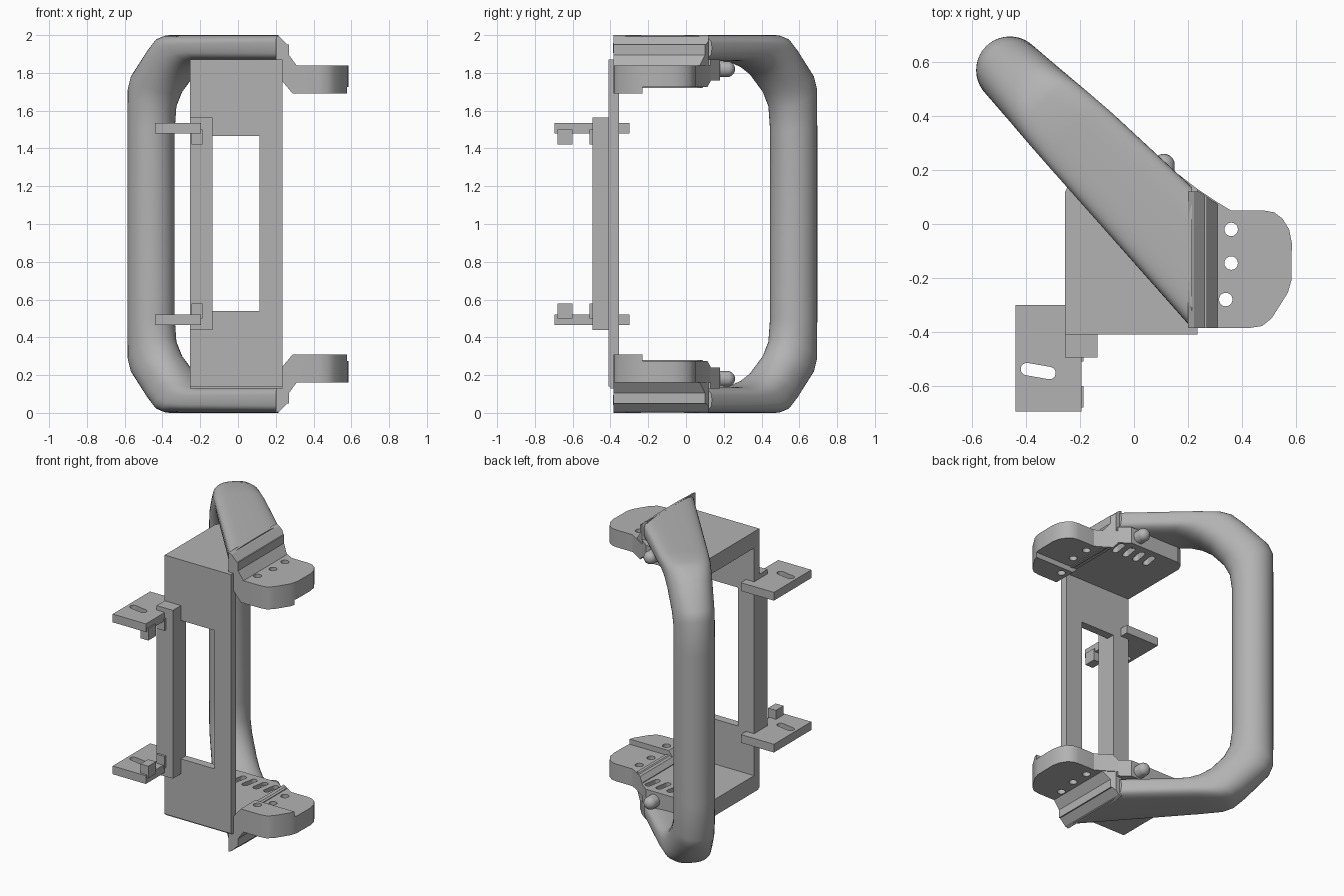
import bpy, bmesh
from math import cos, sin, pi, radians, copysign
from mathutils import Vector

cube = bpy.data.objects.get("Cube")
if cube:
    bpy.data.objects.remove(cube, do_unlink=True)

MID = 1.0  # height of the symmetry plane

grey = bpy.data.materials.new("plain grey")
grey.use_nodes = True
colour = (0.45, 0.45, 0.45, 1)
grey.diffuse_color = colour
grey.node_tree.nodes["Principled BSDF"].inputs["Base Color"].default_value = colour


def finish(name, bm):
    """Make an object whose origin lies on the symmetry plane."""
    bmesh.ops.recalc_face_normals(bm, faces=bm.faces)
    mesh = bpy.data.meshes.new(name)
    bm.to_mesh(mesh)
    bm.free()
    mesh.materials.append(grey)
    ob = bpy.data.objects.new(name, mesh)
    ob.location.z = MID
    bpy.context.collection.objects.link(ob)
    return ob


def prism(name, pts, lo, hi, axis="z"):
    """Extrude a 2D outline along z, or an x-z outline along y."""
    bm = bmesh.new()
    place = (lambda a, b, c: (a, b, c - MID)) if axis == "z" else (lambda a, b, c: (a, c, b - MID))
    face = bm.faces.new([bm.verts.new(place(a, b, lo)) for a, b in pts])
    ext = bmesh.ops.extrude_face_region(bm, geom=[face])
    step = (0, 0, hi - lo) if axis == "z" else (0, hi - lo, 0)
    bmesh.ops.translate(bm, vec=step, verts=[v for v in ext["geom"] if isinstance(v, bmesh.types.BMVert)])
    return finish(name, bm)


def box(name, x0, x1, y0, y1, z0, z1):
    return prism(name, [(x0, y0), (x1, y0), (x1, y1), (x0, y1)], z0, z1)


def stadium(cx, cy, length, radius, angle=0.0, n=10):
    """Outline of a rounded slot; zero length gives a circle."""
    pts = []
    for side in (1, -1):
        for i in range(n + 1 if length else n):
            t = -pi / 2 + pi * i / n + (pi if side < 0 else 0)
            px, py = side * length / 2 + radius * cos(t), radius * sin(t)
            pts.append((cx + px * cos(angle) - py * sin(angle), cy + px * sin(angle) + py * cos(angle)))
    return pts


def apply(ob, kind, **settings):
    mod = ob.modifiers.new(kind.title(), kind)
    for key, value in settings.items():
        setattr(mod, key, value)
    bpy.context.view_layer.objects.active = ob
    bpy.ops.object.modifier_apply(modifier=mod.name)


def cut(ob, *cutters):
    for c in cutters:
        bpy.context.view_layer.update()
        apply(ob, "BOOLEAN", operation="DIFFERENCE", solver="EXACT", object=c)
        bpy.data.objects.remove(c, do_unlink=True)


def mirror(ob):
    apply(ob, "MIRROR", use_axis=(False, False, True), merge_threshold=0.0005)


def smooth(ob, angle=35):
    bpy.ops.object.select_all(action="DESELECT")
    ob.select_set(True)
    bpy.context.view_layer.objects.active = ob
    bpy.ops.object.shade_smooth_by_angle(angle=radians(angle))


# Handle: lofted tube, round at the grip and flattened toward the mounts
grip = Vector((-0.46, 0.57, 0))
along = Vector((0.71, -0.704, 0))
across = Vector((0.704, 0.71, 0))
up = Vector((0, 0, 1))
# outer run, outer height, inner run, inner height, roundness
stations = [
    (-0.125, 1.0, 0.125, 1.0, 1.0),
    (-0.125, 1.5, 0.125, 1.5, 1.0),
    (-0.125, 1.73, 0.14, 1.61, 1.0),
    (-0.10, 1.79, 0.18, 1.69, 0.95),
    (0.04, 1.93, 0.26, 1.78, 0.85),
    (0.11, 1.985, 0.33, 1.825, 0.75),
    (0.17, 2.0, 0.40, 1.85, 0.68),
    (0.32, 2.0, 0.47, 1.862, 0.6),
]
frames = []
for so, zo, si, zi, power in stations:
    outer = grip + along * so + up * (zo - MID)
    inner = grip + along * si + up * (zi - MID)
    half = across * (0.125 + 0.075 * max(0, (so + si) / 2))
    frames.append(((outer + inner) / 2, (outer - inner) / 2, half, power))
frames.append((Vector((0.215, -0.125, 0.932)), up * 0.068, Vector((0, 0.262, 0)), 0.5))

bm = bmesh.new()
SEG = 40
rings = []
for centre, a, b, power in frames:
    ring = []
    for i in range(SEG):
        t = 2 * pi * i / SEG
        ca, sb = [copysign(abs(f) ** power, f) for f in (cos(t), sin(t))]
        ring.append(bm.verts.new(centre + a * ca + b * sb))
    rings.append(ring)
for r0, r1 in zip(rings, rings[1:]):
    for i in range(SEG):
        j = (i + 1) % SEG
        bm.faces.new((r0[i], r0[j], r1[j], r1[i]))
bm.faces.new(rings[-1])
handle = finish("handle", bm)
mirror(handle)
smooth(handle, 40)

# Stepped flange that joins the handle to the side bracket
flange = prism("handle_flange", [(0.2, 2.0), (0.222, 1.99), (0.262, 1.95), (0.27, 1.95), (0.27, 1.895),
                                 (0.31, 1.84), (0.31, 1.72), (0.29, 1.72), (0.235, 1.76), (0.2, 1.87)],
               -0.385, 0.12, "y")
corner = prism("flange_cutter", [(0.19, 0.2), (0.2, 0.15), (0.35, 0.045), (0.35, 0.2)], 1.6, 2.1)
cut(flange, corner)
mirror(flange)

# Side bracket with rounded ear and three holes
ear = [(0.235, -0.385), (0.43, -0.385), (0.475, -0.378), (0.51, -0.35), (0.57, -0.255), (0.583, -0.21),
       (0.585, -0.07), (0.575, -0.02), (0.55, 0.02), (0.52, 0.043), (0.48, 0.05), (0.36, 0.05),
       (0.31, 0.08), (0.235, 0.13)]
bracket = prism("side_bracket", ear, 1.69, 1.84)
relief = box("relief_cutter", 0.2, 0.7, -0.23, 0.3, 1.6, 1.725)
bevel = prism("bevel_cutter", [(0.2, 1.6), (0.29, 1.6), (0.29, 1.69), (0.235, 1.755), (0.2, 1.755)], -0.5, 0.3, "y")
holes = [prism("hole_cutter", stadium(x, y, 0, 0.025), 1.5, 2.1)
         for x, y in ((0.36, -0.02), (0.36, -0.145), (0.34, -0.28))]
cut(bracket, relief, bevel, *holes)
mirror(bracket)
smooth(bracket, 30)

# End plates with a row of four slots on the inner side
end_plate = prism("end_plate", [(-0.255, -0.4), (0.235, -0.4), (0.235, 0.13), (0.17, 0.18),
                                (-0.19, 0.18), (-0.235, 0.16), (-0.255, 0.12)], 1.76, 1.87)
slots = [prism("slot_cutter", stadium(-0.05 + 0.08 * i, 0.08, 0.075, 0.02, radians(80)), 1.7, 1.82)
         for i in range(4)]
cut(end_plate, *slots)
mirror(end_plate)

# Rounded peg beside each end plate
bm = bmesh.new()
bmesh.ops.create_uvsphere(bm, u_segments=20, v_segments=12, radius=0.042)
for v in bm.verts:
    v.co.y += 0.05 if v.co.y > 0 else -0.05
    v.co += Vector((0.11, 0.168, 1.82 - MID))
peg = finish("rounded_peg", bm)
mirror(peg)
smooth(peg, 40)

# Front plate with tall window
front_plate = box("front_plate", -0.255, 0.235, -0.41, -0.355, 0.14, 1.87)
cut(front_plate, box("window_cutter", -0.135, 0.115, -0.6, -0.2, 0.54, 1.465))

# Upright rail on the front plate
box("front_rail", -0.255, -0.135, -0.495, -0.41, 0.44, 1.565)

# Slotted side tabs and the small lugs beneath them
tab = box("side_tab", -0.44, -0.195, -0.695, -0.30, 1.48, 1.535)
cut(tab, prism("tab_slot_cutter", stadium(-0.355, -0.545, 0.085, 0.023, radians(-10)), 1.4, 1.6))
mirror(tab)
for name, y0, y1 in (("outer_lug", -0.68, -0.60), ("inner_lug", -0.51, -0.41)):
    lug = box(name, -0.245, -0.187, y0, y1, 1.42, 1.5)
    mirror(lug)
